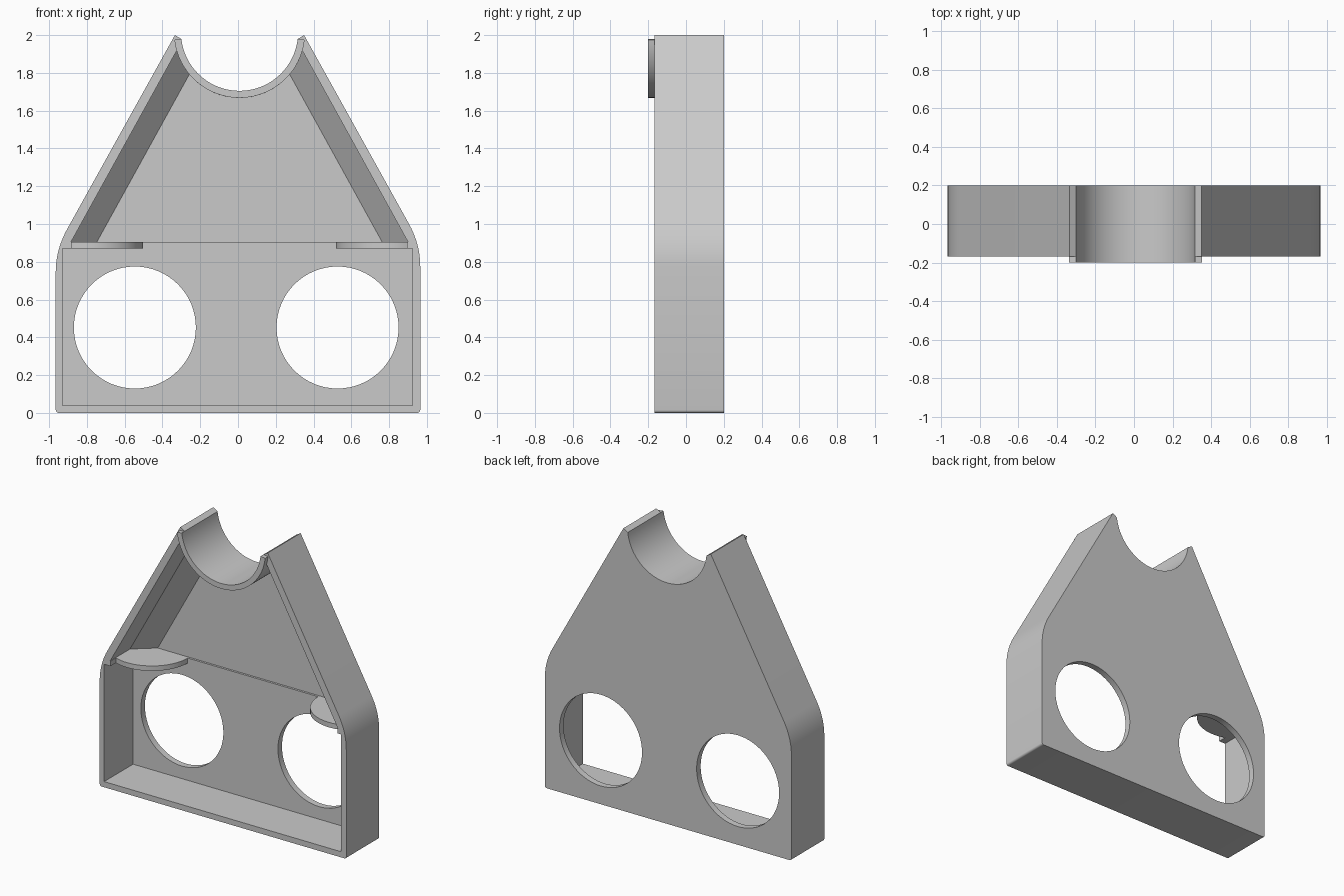
import bpy
import bmesh
from math import sin, cos, radians

if "Cube" in bpy.data.objects:
    bpy.data.objects.remove(bpy.data.objects["Cube"], do_unlink=True)

# One grey plastic for everything
GREY = (0.59, 0.59, 0.59, 1)
mat = bpy.data.materials.new("light grey")
mat.use_nodes = True
mat.diffuse_color = GREY
mat.node_tree.nodes["Principled BSDF"].inputs["Base Color"].default_value = GREY


def loft(name, sections, axis="y"):
    """Join equal-length 2D outlines [(depth, points), ...] into a closed solid."""
    bm = bmesh.new()
    rings = []
    for d, pts in sections:
        rings.append([bm.verts.new((a, d, b) if axis == "y" else (a, b, d)) for a, b in pts])
    n = len(rings[0])
    for r0, r1 in zip(rings, rings[1:]):
        for i in range(n):
            j = (i + 1) % n
            bm.faces.new((r0[i], r0[j], r1[j], r1[i]))
    bm.faces.new(rings[0])
    bm.faces.new(rings[-1])
    bmesh.ops.recalc_face_normals(bm, faces=bm.faces)
    me = bpy.data.meshes.new(name)
    bm.to_mesh(me)
    bm.free()
    me.materials.append(mat)
    ob = bpy.data.objects.new(name, me)
    bpy.context.collection.objects.link(ob)
    return ob


def arc(cx, cz, r, a0, a1, n=40):
    angles = [radians(a0 + (a1 - a0) * i / n) for i in range(n + 1)]
    return [(cx + r * cos(a), cz + r * sin(a)) for a in angles]


def rect(x0, x1, z0, z1):
    return [(x0, z0), (x1, z0), (x1, z1), (x0, z1)]


def activate(ob):
    bpy.ops.object.select_all(action="DESELECT")
    ob.select_set(True)
    bpy.context.view_layer.objects.active = ob


def cut(target, cutter):
    cutter.hide_render = True
    mod = target.modifiers.new("cut", "BOOLEAN")
    mod.operation = "DIFFERENCE"
    mod.solver = "EXACT"
    mod.object = cutter
    activate(target)
    bpy.ops.object.modifier_apply(modifier=mod.name)
    bpy.data.objects.remove(cutter, do_unlink=True)


FRONT, BACK = -0.168, 0.2
LOWER_PANEL, UPPER_PANEL = 0.155, 0.17   # front faces of the back panels
CX, CZ = 0.008, 2.015                    # saddle centre
R_IN, R_OUT = 0.31, 0.347                # saddle radii
HALF = 0.965                             # half width of the base


# Housing outline: square base, eased shoulders, sloping sides, saddle at the top
def half_outline(peak, n=10):
    corner = 2 - 1.8 * (HALF - peak)
    p, q, s = (HALF, corner - 0.12), (HALF, corner), (HALF - 0.06, corner + 0.108)
    pts = arc(HALF - 0.015, 0.015, 0.015, -90, 0, 4)
    for i in range(n + 1):
        t = i / n
        pts.append(tuple((1 - t) ** 2 * p[k] + 2 * t * (1 - t) * q[k] + t * t * s[k]
                         for k in (0, 1)))
    return pts + [(peak, 2.0)]


right_half = half_outline(0.342 + CX)
left_half = [(-x, z) for x, z in reversed(half_outline(0.342 - CX))]
saddle = arc(CX, CZ, R_IN, -6.6, -173.4)
outline = right_half + saddle + left_half
housing = loft("housing", [(FRONT, outline), (BACK, outline)])

# Lower pocket
box = rect(-0.93, 0.925, 0.04, 0.87)
cut(housing, loft("lower_cutter", [(-0.3, box), (LOWER_PANEL, box)]))


# Upper pocket: straight near the front, then sloping in to the back panel
def pocket(base, a):
    return [(CX - base, 0.905), (CX + base, 0.905)] + arc(CX, CZ, R_OUT, -a, a - 180)


wide, narrow = pocket(0.892, 16.4), pocket(0.755, 40)
cut(housing, loft("upper_cutter", [(-0.3, wide), (0.055, wide), (UPPER_PANEL, narrow)]))

# Open the divider between the pockets, leaving a shallow step in the panel
gap = rect(-0.88, 0.895, 0.86, 0.905)
cut(housing, loft("divider_cutter", [(-0.3, gap), (LOWER_PANEL, gap)]))

# Two round windows
for x in (-0.546, 0.527):
    circle = arc(x, 0.452, 0.323, 0, 360, 64)[:-1]
    cut(housing, loft("window_cutter", [(-0.3, circle), (0.3, circle)]))

# Raised saddle lip at the front
lip = saddle + arc(CX, CZ, R_OUT, -173.4, -6.6)
saddle_lip = loft("saddle_lip", [(-0.2, lip), (FRONT + 0.002, lip)])

# Rounded corner brackets between the pockets
parts = [housing, saddle_lip]
for name, side in (("left_bracket", 1), ("right_bracket", -1)):
    curve = arc(-0.79, LOWER_PANEL, 0.28, 0, -113, 24) + [(-0.9, LOWER_PANEL)]
    curve = [(CX - side * x, y) for x, y in curve]
    parts.append(loft(name, [(0.87, curve), (0.905, curve)], axis="z"))

for ob in parts:
    activate(ob)
    bpy.ops.object.shade_smooth_by_angle(angle=radians(30))
